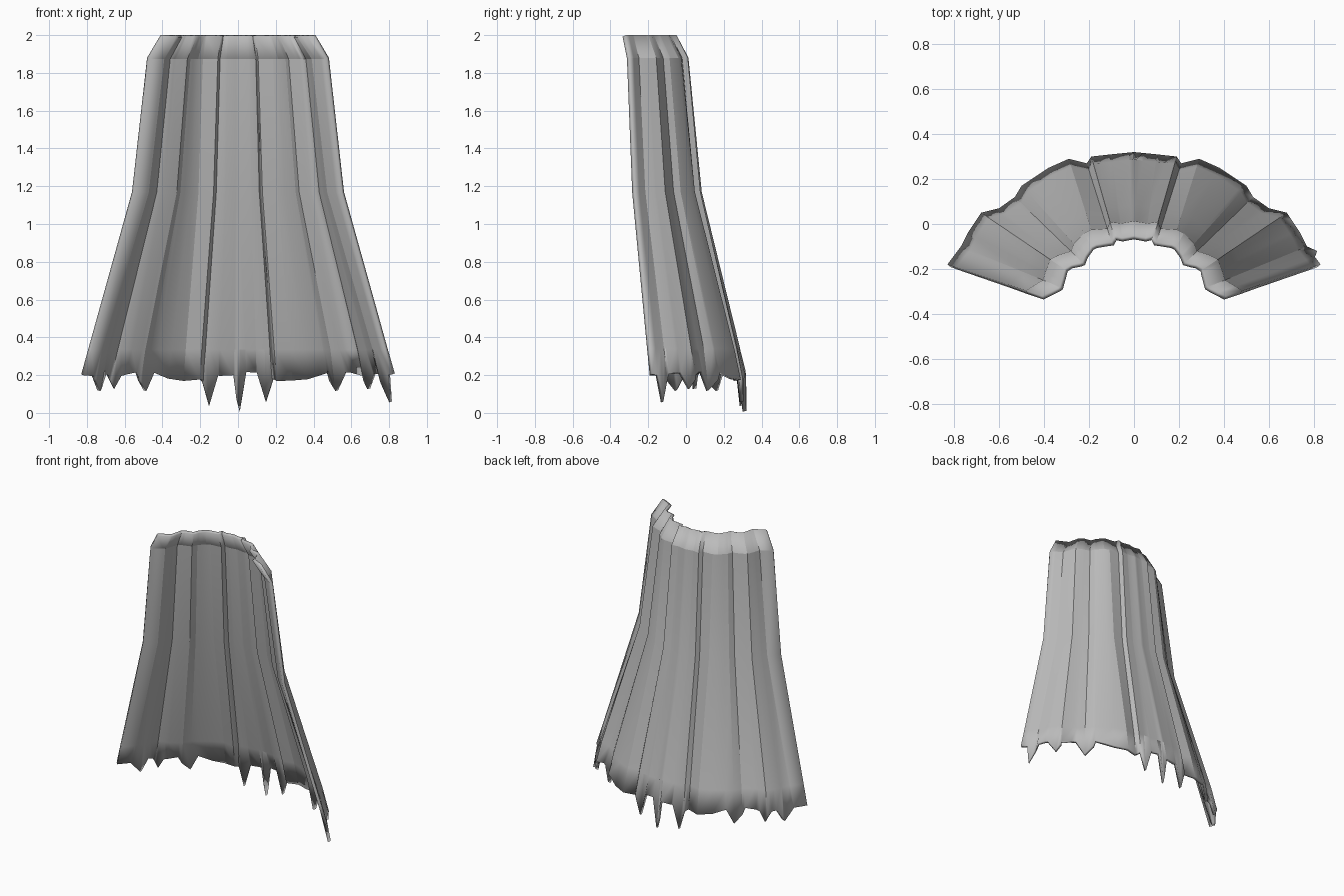
import bpy, bmesh, random

random.seed(4)
cube = bpy.data.objects.get("Cube")
if cube:
    bpy.data.objects.remove(cube, do_unlink=True)

cloth = bpy.data.materials.new("grey cloth")
cloth.use_nodes = True
GREY = (0.5, 0.5, 0.5, 1)
cloth.diffuse_color = GREY
cloth.node_tree.nodes["Principled BSDF"].inputs["Base Color"].default_value = GREY

# Pleat lines of one half: hem x, hem y, collar x, collar y
half = [
    (0.00, 0.32, 0.00, -0.05),
    (0.10, 0.31, 0.05, -0.06),
    (0.19, 0.30, 0.09, -0.05),
    (0.21, 0.27, 0.10, -0.08),
    (0.29, 0.29, 0.17, -0.09),
    (0.38, 0.25, 0.19, -0.10),
    (0.50, 0.17, 0.22, -0.14),
    (0.53, 0.12, 0.23, -0.17),
    (0.60, 0.07, 0.28, -0.18),
    (0.68, 0.05, 0.31, -0.20),
    (0.74, -0.04, 0.32, -0.24),
    (0.77, -0.10, 0.33, -0.28),
    (0.83, -0.18, 0.41, -0.32),
]
pleats = [(-a, b, -c, d) for a, b, c, d in reversed(half[1:])] + half

# Torn points along the hem: x, tip height, half width
teeth = [(-0.745, 0.12, 0.03), (-0.66, 0.13, 0.035), (-0.50, 0.12, 0.045),
         (-0.155, 0.04, 0.045), (0.01, 0.01, 0.03), (0.15, 0.06, 0.045),
         (0.53, 0.12, 0.045), (0.70, 0.13, 0.03), (0.785, 0.06, 0.02)]


def pleat_at(x):
    """Pleat line interpolated at a hem position."""
    for p, q in zip(pleats, pleats[1:]):
        if x <= q[0]:
            t = (x - p[0]) / (q[0] - p[0])
            return tuple(a + (b - a) * t for a, b in zip(p, q))
    return pleats[-1]


def hem_height(x):
    for tip, z, width in teeth:
        if abs(x - tip) < width * 0.9:
            share = abs(x - tip) / width
            return z + (0.20 - z) * share
    base = 0.18 if 0.17 < abs(x) < 0.45 else 0.21
    return base + random.uniform(-0.012, 0.012)


# Columns: the pleat lines plus the corners and tip of every tooth
xs = {p[0] for p in pleats}
for tip, z, width in teeth:
    xs |= {tip - width, tip, tip + width}
columns = []
for x in sorted(xs):
    if not columns or x - columns[-1][0] > 0.002:
        columns.append(pleat_at(x))

# Rings: height and how far each has spread from collar to hem
rings = [(2.0, 0.0), (1.88, 0.17), (1.17, 0.36), (0.34, 0.91), (None, 1.0)]

bm = bmesh.new()
grid = []
for z, spread in rings:
    row = []
    for hx, hy, cx, cy in columns:
        height = hem_height(hx) if z is None else z
        row.append(bm.verts.new((cx + (hx - cx) * spread,
                                 cy + (hy - cy) * spread, height)))
    grid.append(row)

# The torn corner at the left front flares outward
for v in grid[-1]:
    if 0.77 < v.co.x < 0.80:
        v.co.x += 0.03

for upper, lower in zip(grid, grid[1:]):
    for i in range(len(columns) - 1):
        bm.faces.new((upper[i], upper[i + 1], lower[i + 1], lower[i]))

mesh = bpy.data.meshes.new("cloak")
bm.to_mesh(mesh)
bm.free()
mesh.materials.append(cloth)
cloak = bpy.data.objects.new("cloak", mesh)
bpy.context.collection.objects.link(cloak)

# Cloth thickness, grown toward the inside
thick = cloak.modifiers.new("thickness", 'SOLIDIFY')
thick.thickness = 0.02
thick.offset = -1

bpy.context.view_layer.objects.active = cloak
cloak.select_set(True)
bpy.ops.object.shade_smooth_by_angle(angle=0.35)
